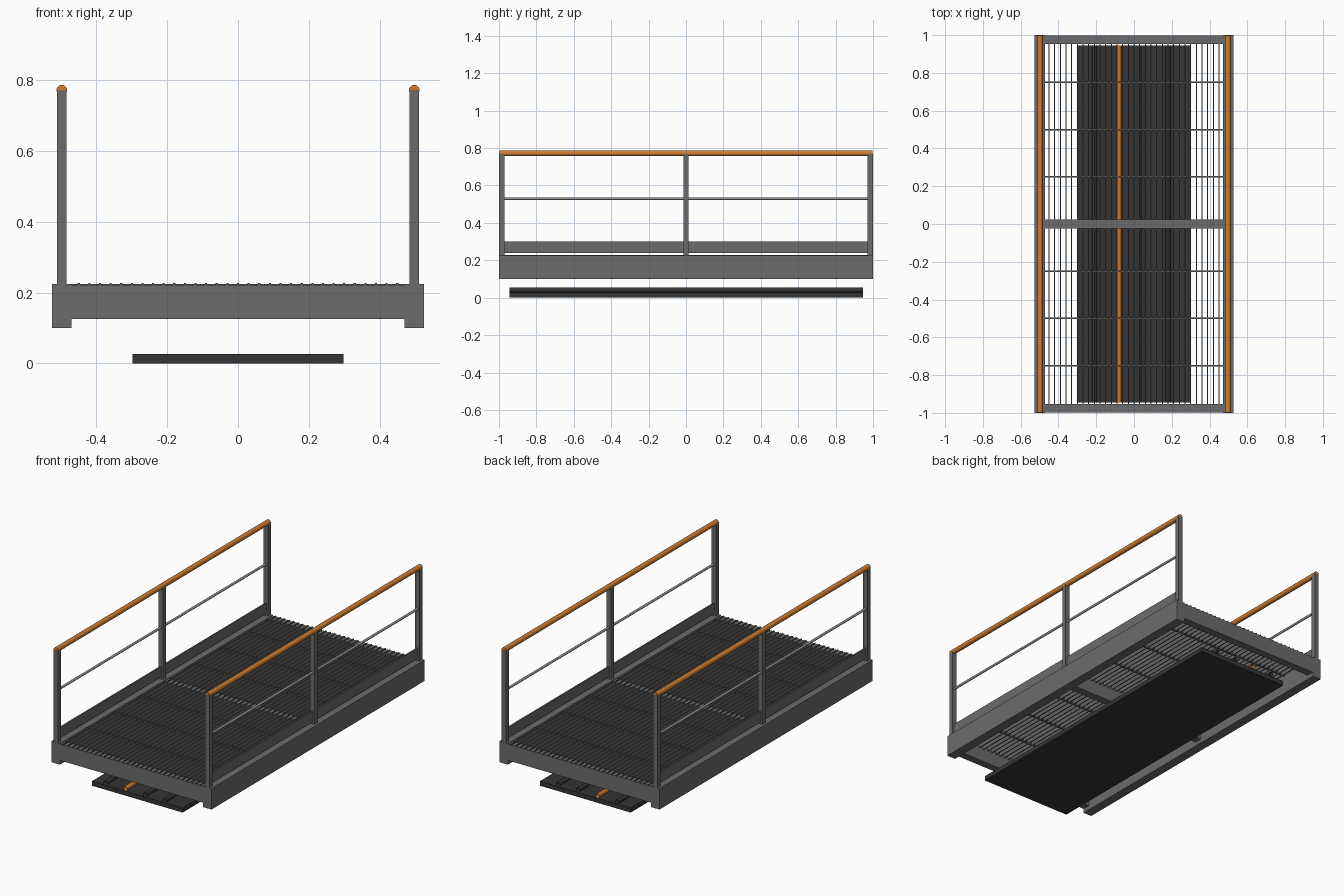
import bpy, bmesh, math
from mathutils import Matrix

if "Cube" in bpy.data.objects:
    bpy.data.objects.remove(bpy.data.objects["Cube"])


def mat(name, c):
    m = bpy.data.materials.new(name)
    m.diffuse_color = (*c, 1)
    m.use_nodes = True
    m.node_tree.nodes["Principled BSDF"].inputs["Base Color"].default_value = m.diffuse_color
    return m


STEEL = mat("frame grey", (0.15, 0.15, 0.155))
GRATE = mat("grating grey", (0.13, 0.13, 0.135))
LIGHT = mat("light steel", (0.30, 0.30, 0.31))
ORANGE = mat("safety orange", (0.62, 0.21, 0.03))
BLACK = mat("tray black", (0.035, 0.035, 0.037))


def finish(name, bm, m, smooth=False):
    me = bpy.data.meshes.new(name)
    bm.to_mesh(me)
    bm.free()
    me.materials.append(m)
    ob = bpy.data.objects.new(name, me)
    bpy.context.collection.objects.link(ob)
    if smooth:
        for p in me.polygons:
            p.use_smooth = len(p.vertices) == 4
    return ob


def add_box(bm, x0, x1, y0, y1, z0, z1):
    mtx = Matrix.Translation(((x0 + x1) / 2, (y0 + y1) / 2, (z0 + z1) / 2))
    bmesh.ops.create_cube(bm, size=1, matrix=mtx @ Matrix.Diagonal((x1 - x0, y1 - y0, z1 - z0, 1)))


def boxes(name, items, m):
    bm = bmesh.new()
    for b in items:
        add_box(bm, *b)
    return finish(name, bm, m)


def rod(name, x, z, r, half, m, caps=True, n=16):
    # round bar running along y
    bm = bmesh.new()
    mtx = Matrix.Translation((x, 0, z)) @ Matrix.Rotation(math.pi / 2, 4, 'X')
    bmesh.ops.create_cone(bm, cap_ends=caps, segments=n, radius1=r, radius2=r,
                          depth=2 * half, matrix=mtx)
    return finish(name, bm, m, True)


# deck frame and railings, repeated on both sides
for s, side in ((-1, "left"), (1, "right")):
    c = s * 0.498
    boxes(side + "_side_beam", [(c - 0.028, c + 0.028, -1, 1, 0.10, 0.225)], STEEL)
    boxes(side + "_posts", [(c - 0.014, c + 0.014, y - 0.014, y + 0.014, 0.225, 0.772)
                            for y in (-0.985, 0, 0.985)], STEEL)
    boxes(side + "_toe_board", [(c - 0.004, c + 0.004, -0.972, 0.972, 0.238, 0.30)], STEEL)
    rod(side + "_mid_rail", c, 0.53, 0.007, 0.98, LIGHT)
    rod(side + "_handrail", c, 0.772, 0.015, 0.998, ORANGE)

# cross beams
for name, y, h in (("front_beam", -0.976, 0.023), ("middle_beam", 0, 0.023), ("back_beam", 0.976, 0.023)):
    boxes(name, [(-0.47, 0.47, y - h, y + h, 0.125, 0.221)], STEEL)

# grating: long bearing bars and cross rods
boxes("grating_bars", [(i * 0.03 - 0.003, i * 0.03 + 0.003, -0.998, 0.998, 0.203, 0.227)
                       for i in range(-15, 16)], GRATE)
boxes("grating_cross_rods", [(-0.47, 0.47, i * 0.25 - 0.004, i * 0.25 + 0.004, 0.208, 0.224)
                             for i in (-3, -2, -1, 1, 2, 3)], GRATE)

# cable tray below with open-ended cables
boxes("cable_tray", [(-0.298, 0.298, -0.945, 0.945, 0, 0.027)], BLACK)
for i, x in enumerate((-0.21, -0.08, 0.05, 0.18)):
    rod("cable_%d" % (i + 1), x, 0.041, 0.013, 0.945, ORANGE if i == 1 else BLACK, caps=False, n=12)
